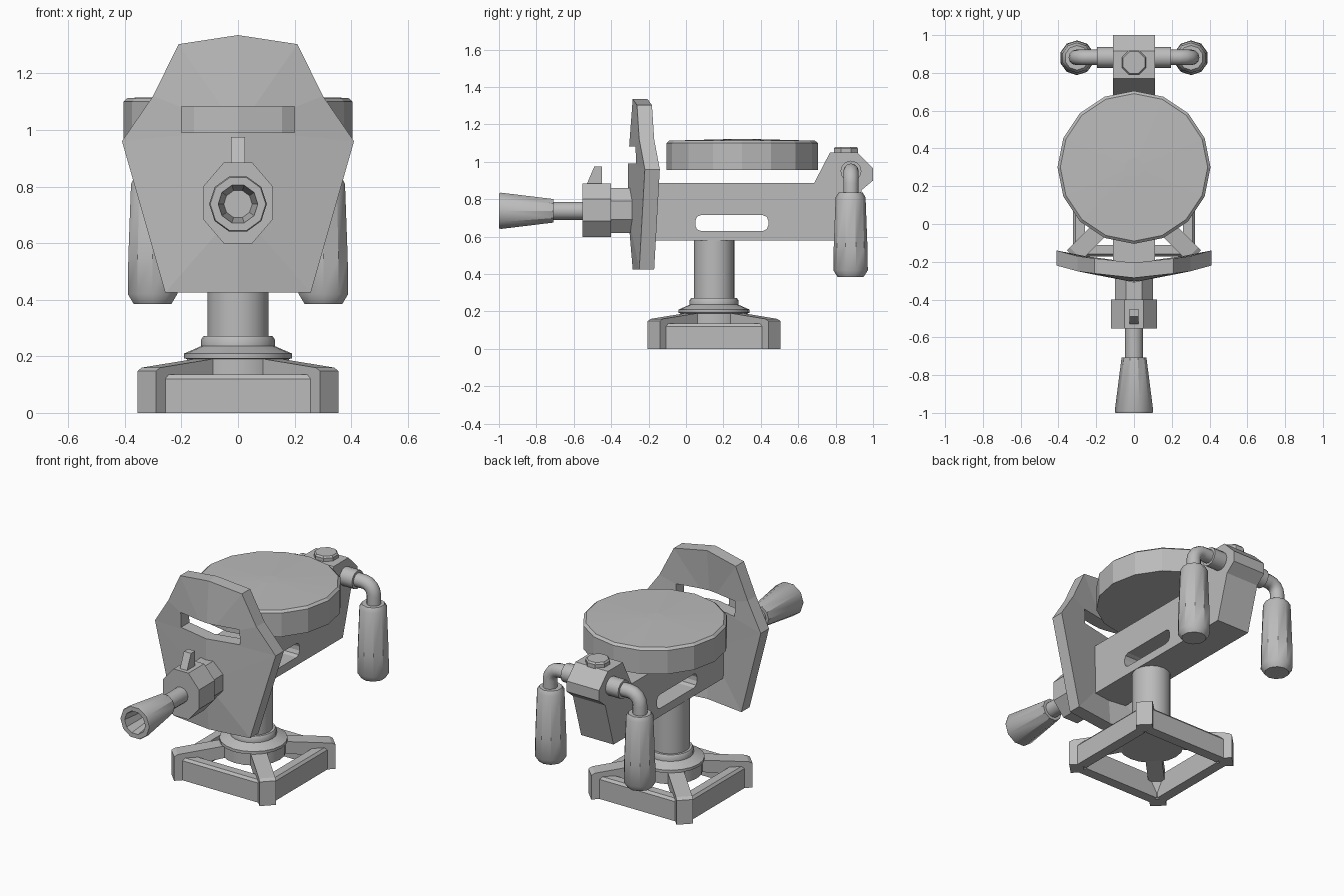
import bpy, bmesh, math
from mathutils import Matrix, Vector

if "Cube" in bpy.data.objects:
    bpy.data.objects.remove(bpy.data.objects["Cube"])

grey = bpy.data.materials.new("grey_metal")
grey.diffuse_color = (0.5, 0.5, 0.5, 1)
grey.use_nodes = True
grey.node_tree.nodes["Principled BSDF"].inputs["Base Color"].default_value = grey.diffuse_color


def finish(bm, name, smooth=False):
    bmesh.ops.recalc_face_normals(bm, faces=bm.faces)
    me = bpy.data.meshes.new(name)
    bm.to_mesh(me)
    bm.free()
    ob = bpy.data.objects.new(name, me)
    bpy.context.collection.objects.link(ob)
    me.materials.append(grey)
    if smooth:
        bpy.ops.object.select_all(action='DESELECT')
        ob.select_set(True)
        bpy.context.view_layer.objects.active = ob
        bpy.ops.object.shade_smooth_by_angle(angle=math.radians(35))
    return ob


def lathe(name, profile, place, n=16, smooth=True, turn=0.0):
    """Revolve (radius, height) pairs around local z, then place."""
    bm = bmesh.new()
    rings = []
    for r, h in profile:
        rings.append([bm.verts.new((r * math.cos(turn + math.tau * i / n),
                                    r * math.sin(turn + math.tau * i / n), h)) for i in range(n)])
    for a, b in zip(rings, rings[1:]):
        for i in range(n):
            bm.faces.new((a[i], a[(i + 1) % n], b[(i + 1) % n], b[i]))
    bm.faces.new(rings[0])
    bm.faces.new(rings[-1])
    bm.transform(place)
    return finish(bm, name, smooth)


def prism(name, outline, lo, hi, place=Matrix()):
    """Outline in (y, z), extruded along x from lo to hi."""
    bm = bmesh.new()
    a = [bm.verts.new((lo, y, z)) for y, z in outline]
    b = [bm.verts.new((hi, y, z)) for y, z in outline]
    bm.faces.new(a)
    bm.faces.new(b)
    for i in range(len(a)):
        j = (i + 1) % len(a)
        bm.faces.new((a[i], a[j], b[j], b[i]))
    bm.transform(place)
    return finish(bm, name)


def cut(ob, cutter):
    mod = ob.modifiers.new("opening", 'BOOLEAN')
    mod.object = cutter
    mod.solver = 'EXACT'
    cutter.hide_render = True
    cutter.hide_viewport = True
    bpy.context.view_layer.update()


def at(x, y, z):
    return Matrix.Translation((x, y, z))


def forward(z):
    """Local z points to the front (-y)."""
    return at(0, 0, z) @ Matrix.Rotation(math.pi / 2, 4, 'X')


# Base: four diagonal legs joined by low walls
for k in range(4):
    spin = at(0, 0.15, 0) @ Matrix.Rotation(k * math.pi / 2, 4, 'Z')
    diagonal = spin @ Matrix.Rotation(math.pi / 4, 4, 'Z')
    prism("base_leg", [(0.456, 0), (0.456, 0.148), (0.435, 0.16), (0.16, 0.192),
                       (0.16, 0.12), (0.34, 0.09), (0.38, 0)], -0.046, 0.046, diagonal)
    prism("base_wall", [(0.322, 0), (0.322, 0.12), (0.31, 0.135), (0.26, 0.135),
                        (0.26, 0)], -0.257, 0.257, spin)
lathe("pedestal", [(0.18, 0.12), (0.18, 0.19), (0.19, 0.193), (0.19, 0.21), (0.13, 0.236),
                   (0.13, 0.26), (0.122, 0.272), (0.108, 0.272), (0.108, 0.60)],
      at(0, 0.15, 0), 20)

# Receiver with a rounded slot through the sides
body = prism("receiver", [(-0.22, 0.58), (0.86, 0.58), (0.94, 0.85), (1.0, 0.90), (1.0, 0.965),
                          (0.915, 1.05), (0.77, 1.05), (0.685, 0.886), (-0.22, 0.886)], -0.11, 0.11)
slot = []
for cy, cz, start in ((0.41, 0.685, 0), (0.08, 0.685, 90), (0.08, 0.66, 180), (0.41, 0.66, 270)):
    for step in (0, 45, 90):
        a = math.radians(start + step)
        slot.append((cy + 0.03 * math.cos(a), cz + 0.03 * math.sin(a)))
cut(body, prism("receiver_slot_cutter", slot, -0.3, 0.3))

# Drum and rear bolt
lathe("drum", [(0.405, 0.955), (0.405, 1.10), (0.39, 1.113), (0.05, 1.122)], at(0, 0.30, 0), 16, False)
lathe("rear_bolt", [(0.07, 1.04), (0.07, 1.07), (0.062, 1.08)], at(0, 0.855, 0), 8, False, math.pi / 8)

# Bent shield: half of the front skin, mirrored and thickened, with a sight slit
bm = bmesh.new()
mid = [(0, -0.285, 1.335), (0, -0.31, 1.0), (0, -0.31, 0.72), (0, -0.285, 0.425)]
edge = [(0.21, -0.262, 1.303), (0.30, -0.25, 1.12), (0.41, -0.22, 0.96), (0.257, -0.25, 0.425)]
for s in (-1, 1):
    m = [bm.verts.new(p) for p in mid]
    e = [bm.verts.new((s * x, y, z)) for x, y, z in edge]
    for f in ((m[0], e[0], m[1]), (e[0], e[1], m[1]), (e[1], e[2], m[1]),
              (m[1], e[2], m[2]), (m[2], e[2], e[3]), (m[2], e[3], m[3])):
        bm.faces.new(f if s > 0 else f[::-1])
bmesh.ops.remove_doubles(bm, verts=bm.verts, dist=0.001)
back = bmesh.ops.extrude_face_region(bm, geom=bm.faces[:], use_keep_orig=True)
bmesh.ops.translate(bm, vec=(0, 0.08, 0), verts=[v for v in back["geom"] if isinstance(v, bmesh.types.BMVert)])
shield = finish(bm, "shield")
cut(shield, prism("shield_slit_cutter", [(-0.5, 0.99), (0.0, 0.99), (0.0, 1.083), (-0.5, 1.083)], -0.2, 0.2))

# Barrel collar, clamp, sight, tube and flared muzzle with a bore
c = 1 / math.cos(math.pi / 8)
lathe("barrel_collar", [(0.1 * c, 0.25), (0.1 * c, 0.41)],
      forward(0.74) @ Matrix.Diagonal((1, 1.2, 1, 1)), 8, False, math.pi / 8)
lathe("barrel_clamp", [(0.122 * c, 0.40), (0.122 * c, 0.553)],
      forward(0.742) @ Matrix.Diagonal((1, 1.17, 1, 1)), 8, False, math.pi / 8)
prism("front_sight", [(-0.535, 0.87), (-0.45, 0.87), (-0.45, 0.975), (-0.49, 0.975)], -0.024, 0.024)
lathe("barrel_tube", [(0.048, 0.53), (0.048, 0.73)], forward(0.738), 12)
lathe("muzzle", [(0.066, 0.708), (0.102, 0.99), (0.098, 1.0), (0.07, 1.0), (0.05, 0.85)],
      forward(0.738), 10)

# Grips on bent pipes, one on each side
for s in (-1, 1):
    side = at(0, 0.882, 0.95) @ Matrix.Rotation(s * math.pi / 2, 4, 'Y')
    lathe("pipe_collar", [(0.056, 0.10), (0.056, 0.195)], side, 12)
    path = [(0.15, 0.95), (0.24, 0.95)]
    path += [(0.24 + 0.065 * math.sin(a), 0.885 + 0.065 * math.cos(a))
             for a in (math.radians(d) for d in (22.5, 45, 67.5, 90))] + [(0.305, 0.80)]
    bm = bmesh.new()
    rings = []
    for i, (x, z) in enumerate(path):
        (x0, z0), (x1, z1) = path[max(i - 1, 0)], path[min(i + 1, len(path) - 1)]
        t = Vector((x1 - x0, 0, z1 - z0)).normalized()
        n = t.cross(Vector((0, 1, 0)))
        ring = []
        for k in range(12):
            a = math.tau * k / 12
            p = Vector((x, 0.882, z)) + 0.041 * (n * math.cos(a) + Vector((0, math.sin(a), 0)))
            ring.append(bm.verts.new((s * p.x, p.y, p.z)))
        rings.append(ring)
    for a, b in zip(rings, rings[1:]):
        for k in range(12):
            bm.faces.new((a[k], a[(k + 1) % 12], b[(k + 1) % 12], b[k]))
    bm.faces.new(rings[0])
    bm.faces.new(rings[-1])
    finish(bm, "grip_pipe", True)
    lathe("grip", [(0.07, 0.385), (0.092, 0.42), (0.09, 0.55), (0.08, 0.81), (0.065, 0.835)],
          at(s * 0.302, 0.88, 0), 10, True, math.pi / 10)
